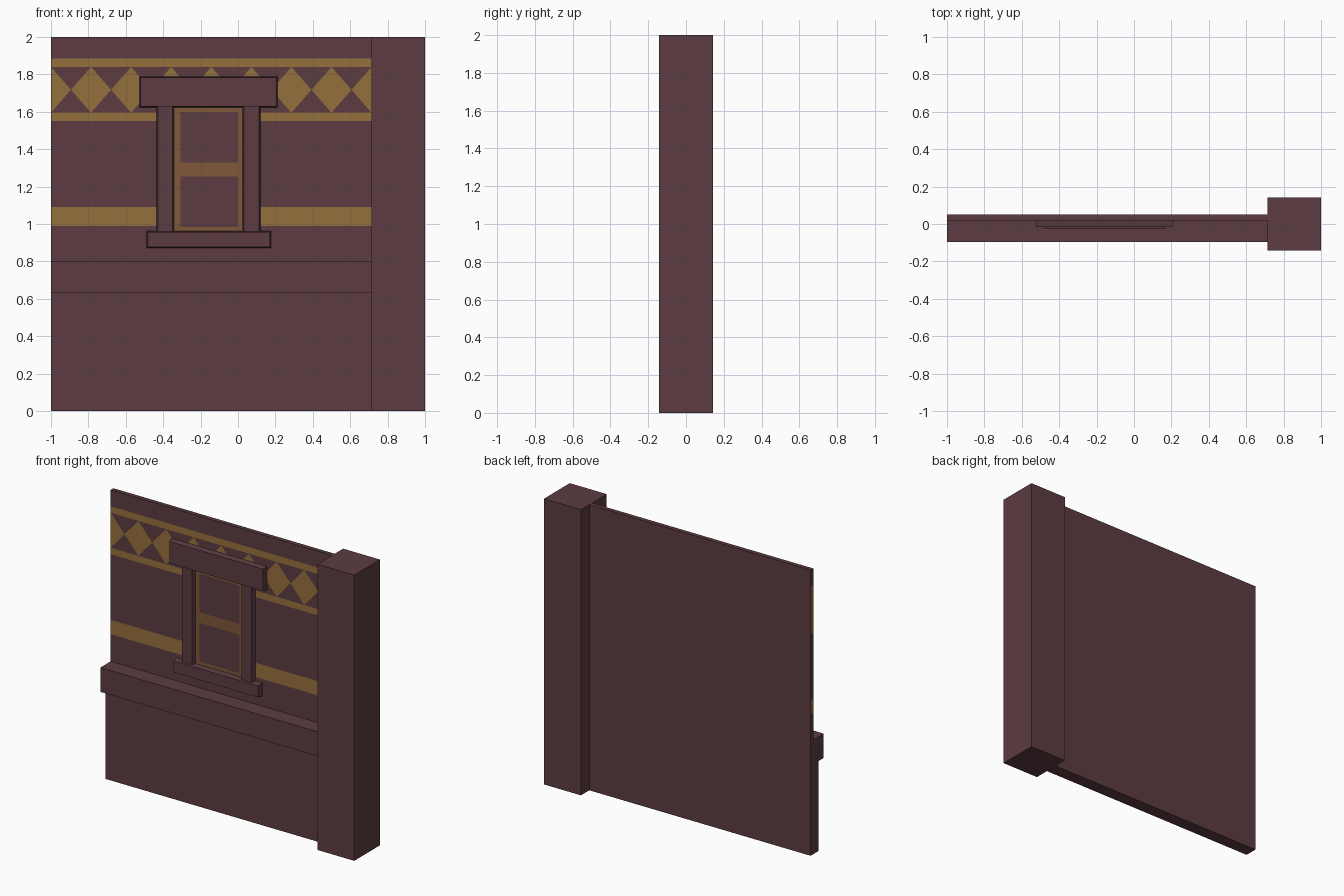
import bpy, bmesh
from mathutils import Vector

if "Cube" in bpy.data.objects:
    bpy.data.objects.remove(bpy.data.objects["Cube"])


def make_material(name, rgb):
    mat = bpy.data.materials.new(name)
    mat.use_nodes = True
    color = (*rgb, 1)
    mat.diffuse_color = color
    mat.node_tree.nodes["Principled BSDF"].inputs["Base Color"].default_value = color
    return mat


maroon = make_material("maroon plaster", (0.107, 0.045, 0.053))
gold = make_material("gold paint", (0.3, 0.162, 0.047))
brown = make_material("brown wood", (0.216, 0.098, 0.04))


def box_mesh(x, y, z, taper=0):
    """Box from (min, max) ranges; its front end shrinks by taper."""
    bm = bmesh.new()
    bmesh.ops.create_cube(bm, size=1)
    for v in bm.verts:
        sx, sz = (1 if v.co.x > 0 else -1), (1 if v.co.z > 0 else -1)
        inset = taper if v.co.y < 0 else 0
        v.co = (x[sx > 0] - sx * inset, y[v.co.y > 0], z[sz > 0] - sz * inset)
    return bm


def finish(name, bm, *mats):
    bmesh.ops.recalc_face_normals(bm, faces=bm.faces)
    mesh = bpy.data.meshes.new(name)
    bm.to_mesh(mesh)
    bm.free()
    for mat in mats:
        mesh.materials.append(mat)
    obj = bpy.data.objects.new(name, mesh)
    bpy.context.collection.objects.link(obj)
    return obj


def cut(bm, point, normal, faces=None):
    """Score the faces along a plane."""
    faces = list(bm.faces) if faces is None else faces
    geom = set(faces)
    for f in faces:
        geom.update(f.edges)
        geom.update(f.verts)
    bmesh.ops.bisect_plane(bm, geom=list(geom), dist=1e-5,
                           plane_co=Vector(point), plane_no=Vector(normal))


LEFT, RIGHT = -1, 0.714
BACK, FACE = 0.05, 0.02

# Corner pillar, lower wall and ledge
finish("corner_pillar", box_mesh((RIGHT, 1), (-0.1425, 0.1425), (0, 2)), maroon)
finish("lower_wall", box_mesh((LEFT, RIGHT), (-0.04, BACK), (0, 0.7)), maroon)
finish("wall_ledge", box_mesh((LEFT, RIGHT), (-0.095, FACE), (0.63, 0.8)), maroon)

# Upper wall with painted bands and a diamond frieze
bands = [(0.99, 1.09), (1.55, 1.595), (1.84, 1.885)]
low, high = bands[1][1], bands[2][0]
middle, half_height = (low + high) / 2, (high - low) / 2
period = (RIGHT - LEFT) / 8
bm = box_mesh((LEFT, RIGHT), (FACE, BACK), (0.7, 2))
for band in bands:
    for z in band:
        cut(bm, (0, 0, z), (0, 0, 1))


def frieze_faces():
    return [f for f in bm.faces if abs(f.normal.y) > 0.5
            and f.normal.y < 0 and low < f.calc_center_median().z < high]


bm.normal_update()
for i in range(9):
    for side in (-1, 1):
        cut(bm, (LEFT + i * period, 0, high),
            (half_height, 0, side * period / 2), frieze_faces())
        bm.normal_update()
for f in bm.faces:
    c = f.calc_center_median()
    painted = any(a < c.z < b for a, b in bands)
    if low < c.z < high:
        offset = abs((c.x - LEFT + period / 2) % period - period / 2)
        painted = offset / (period / 2) + abs(c.z - middle) / half_height < 1
        painted = painted or f.normal.x < -0.5
    if painted and (f.normal.y < -0.5 or f.normal.x < -0.5):
        f.material_index = 1
finish("upper_wall", bm, maroon, gold)

# Window panel: wooden frame with two panes
panes = [(0.985, 1.255), (1.33, 1.6)]
pane_x = (-0.308, 0.0)
bm = box_mesh((-0.345, 0.03), (FACE - 0.004, FACE), (0.95, 1.63))
for x in pane_x:
    cut(bm, (x, 0, 0), (1, 0, 0))
for pane in panes:
    for z in pane:
        cut(bm, (0, 0, z), (0, 0, 1))
for f in bm.faces:
    c = f.calc_center_median()
    if pane_x[0] < c.x < pane_x[1] and any(a < c.z < b for a, b in panes):
        f.material_index = 1
finish("window_panel", bm, brown, maroon)

# Window surround
for name, x in (("right_post", (-0.437, -0.34)), ("left_post", (0.024, 0.121))):
    finish("window_" + name, box_mesh(x, (-0.008, FACE), (0.93, 1.65), 0.009), maroon)
finish("window_lintel", box_mesh((-0.526, 0.212), (-0.017, FACE), (1.623, 1.788), 0.006), maroon)
finish("window_sill", box_mesh((-0.488, 0.176), (-0.024, FACE), (0.872, 0.963), 0.006), maroon)
